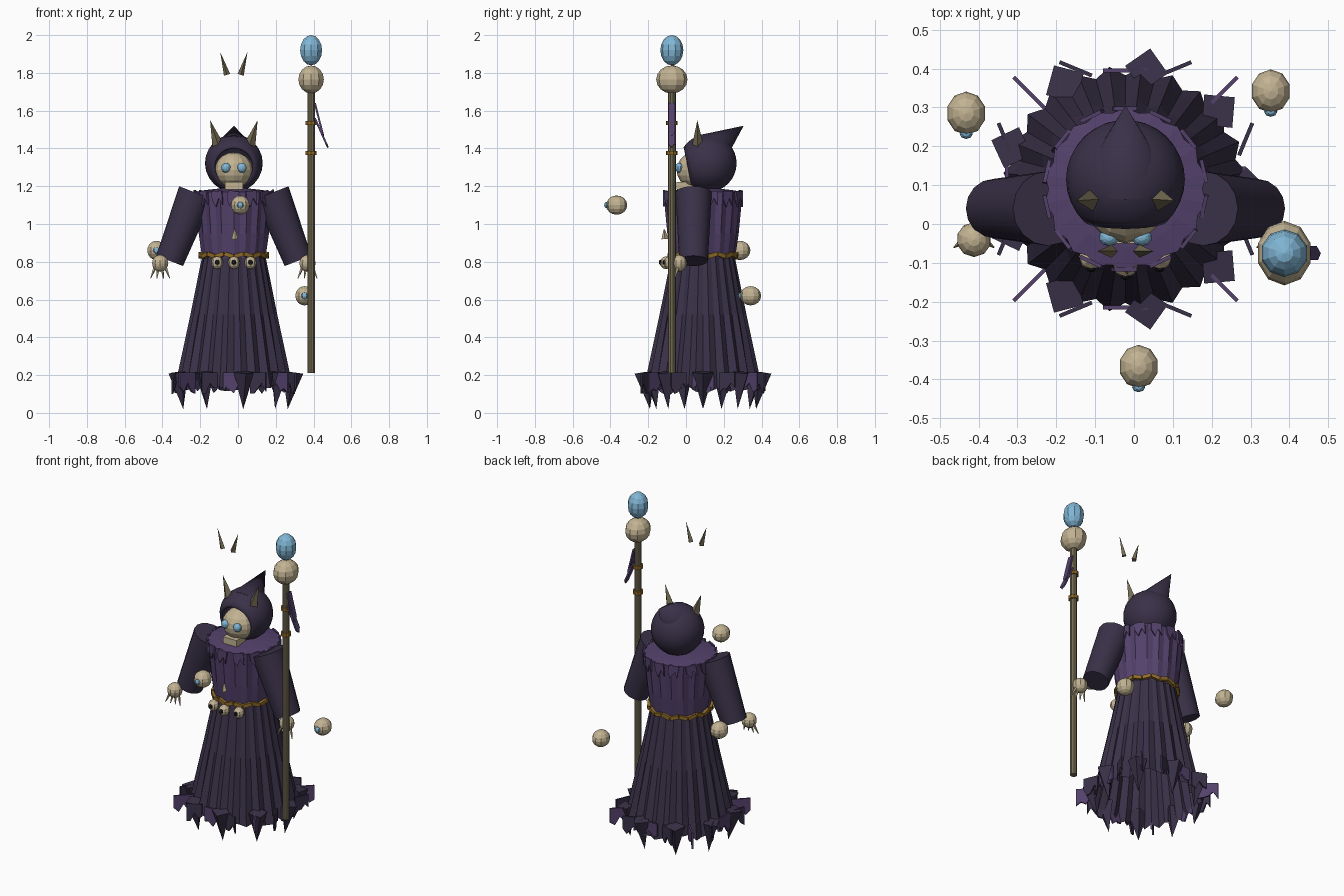
import bpy, bmesh, random
from math import sin, cos, pi, radians
from mathutils import Vector, Matrix

random.seed(4)
if bpy.data.objects.get("Cube"):
    bpy.data.objects.remove(bpy.data.objects["Cube"])

CX, CY = -0.022, 0.09  # axis of the robe


def material(name, rgb):
    m = bpy.data.materials.new(name)
    m.use_nodes = True
    m.diffuse_color = (*rgb, 1)
    m.node_tree.nodes["Principled BSDF"].inputs["Base Color"].default_value = (*rgb, 1)
    return m


DARK = material("dark_cloth", (.042, .031, .065))
PURPLE = material("purple_cloth", (.089, .054, .15))
BONE = material("bone", (.54, .45, .29))
WOOD = material("aged_wood", (.17, .144, .085))
GOLD = material("gold", (.28, .15, .022))
BLUE = material("glowing_blue", (.22, .47, .67))
BLACK = material("black", (.008, .007, .01))


def finish(bm, name, mat, smooth=False):
    bmesh.ops.recalc_face_normals(bm, faces=bm.faces)
    me = bpy.data.meshes.new(name)
    bm.to_mesh(me)
    bm.free()
    me.materials.append(mat)
    ob = bpy.data.objects.new(name, me)
    bpy.context.collection.objects.link(ob)
    if smooth:
        bpy.ops.object.select_all(action='DESELECT')
        ob.select_set(True)
        bpy.context.view_layer.objects.active = ob
        bpy.ops.object.shade_smooth_by_angle(angle=radians(35))
    return ob


def ball(name, at, size, mat, seg=10, rings=8, smooth=False):
    bm = bmesh.new()
    bmesh.ops.create_uvsphere(bm, u_segments=seg, v_segments=rings, radius=1,
                              matrix=Matrix.Translation(at) @ Matrix.Diagonal((*size, 1)))
    return finish(bm, name, mat, smooth)


def rod(name, a, b, r1, r2, mat, seg=8, smooth=False):
    """Tapered rod from a to b; r2 = 0 gives a spike."""
    a, b = Vector(a), Vector(b)
    turn = (b - a).to_track_quat('Z', 'Y').to_matrix().to_4x4()
    bm = bmesh.new()
    bmesh.ops.create_cone(bm, cap_ends=True, segments=seg, radius1=r1, radius2=r2,
                          depth=(b - a).length, matrix=Matrix.Translation((a + b) / 2) @ turn)
    return finish(bm, name, mat, smooth)


def box(name, matrix, size, mat):
    bm = bmesh.new()
    bmesh.ops.create_cube(bm, size=1, matrix=matrix @ Matrix.Diagonal((*size, 1)))
    return finish(bm, name, mat)


def rag(name, matrix, w, h, mat, drops):
    """Thin cloth plate hanging from its top edge, with a torn lower edge."""
    bm = bmesh.new()
    n = len(drops) - 1
    top = [bm.verts.new((w * (i / n - .5), 0, 0)) for i in range(n + 1)]
    low = [bm.verts.new((w * (i / n - .5), 0, -h * d)) for i, d in enumerate(drops)]
    for i in range(n):
        bm.faces.new((top[i], top[i + 1], low[i + 1], low[i]))
    bm.transform(matrix)
    ob = finish(bm, name, mat)
    mod = ob.modifiers.new("thickness", 'SOLIDIFY')
    mod.thickness, mod.offset = .01, 0
    return ob


def around(theta, r, z, facing=None):
    """Place something on the robe's circle, turned to a facing angle."""
    turn = theta + pi / 2 if facing is None else facing
    return (Matrix.Translation((CX + r * cos(theta), CY + r * sin(theta), z))
            @ Matrix.Rotation(turn, 4, 'Z'))


def pleated(name, profile, seg, mat, torn=0):
    """Revolved cloth; profile rows are radius, height and pleat depth."""
    bm = bmesh.new()
    jag = [random.uniform(0, torn) for _ in range(seg)]
    rows = []
    for k, (r, z, depth) in enumerate(profile):
        row = []
        for i in range(seg):
            t = 2 * pi * i / seg
            rr = r + depth * (1 if i % 2 else -1)
            row.append(bm.verts.new((CX + rr * cos(t), CY + rr * sin(t),
                                     z + (jag[i] if k == 0 else 0))))
        rows.append(row)
    for a, b in zip(rows, rows[1:]):
        for i in range(seg):
            j = (i + 1) % seg
            bm.faces.new((a[i], a[j], b[j], b[i]))
    return finish(bm, name, mat)


# Robe: skirt, bodice and flat collar
pleated("skirt", [(.305, .11, .012), (.285, .22, .012), (.225, .52, .007), (.165, .84, .002)],
        48, DARK, torn=.05)
pleated("bodice", [(.168, .82, .002), (.185, .95, .004), (.204, 1.17, .006),
                   (.15, 1.18, 0), (.06, 1.19, 0)], 36, PURPLE)

# Hem: downward spikes and torn rags
for k in range(9):
    t = radians(40 * k)
    top, tip = around(t, .312, .215).translation, around(t, .285, .02).translation
    rod("hem_spike", top, tip, .056, 0, DARK, seg=4)
for k in range(16):
    t = k * pi / 8
    r = .335 if k % 2 else (.35 if k % 4 else .305)
    drops = [random.uniform(.65, 1) for _ in range(5)]
    drops[random.choice((1, 2, 3))] = .5
    rag("hem_rag", around(t, r, .215, pi / 2 - t), .09 if k % 2 else .115, .115,
        DARK if k % 2 else PURPLE, drops)

# Small torn flaps around the collar
for k in range(14):
    t = 2 * pi * (k + .5) / 14
    m = around(t, .207, 1.175) @ Matrix.Rotation(random.uniform(-.3, .3), 4, 'Y')
    rag("collar_flap", m, .06, .085, PURPLE, [.55, 1, .45, .9])

# Belt of tilted links, with hanging skulls
for k in range(22):
    m = around(2 * pi * k / 22, .178, .835) @ Matrix.Rotation(.3 * (-1) ** k, 4, 'Y')
    box("belt_link", m, (.05, .018, .022), GOLD)
for dx, y in ((-.088, -.085), (0, -.105), (.088, -.085)):
    x = CX + dx
    ball("belt_skull", (x, y, .795), (.032, .034, .034), BONE, 8, 6)
    ball("belt_skull_socket", (x, y - .031, .797), (.013, .008, .013), BLACK, 8, 6)
rod("chest_pendant", (CX + .005, -.112, .92), (CX + .005, -.115, .97), .018, .004, BONE, 4)

# Hood with an opening for the face
bm = bmesh.new()
bmesh.ops.create_uvsphere(bm, u_segments=24, v_segments=16, radius=.153,
                          matrix=Matrix.Rotation(pi / 2 + .2, 4, 'X'))
look = Vector((0, -cos(.2), -sin(.2)))
gone = [f for f in bm.faces if f.calc_center_median().normalized().dot(look) > cos(radians(42))]
bmesh.ops.delete(bm, geom=gone, context='FACES')
bmesh.ops.translate(bm, verts=bm.verts, vec=(CX, .115, 1.322))
hood = finish(bm, "hood", DARK, True)
hood.modifiers.new("thickness", 'SOLIDIFY').thickness = .012
rod("hood_point", (CX, .125, 1.385), (CX, .305, 1.52), .105, 0, DARK, 16, True)

# Skull face
ball("face_skull", (CX, .05, 1.285), (.1, .1, .095), BONE, 12, 10)
box("face_jaw", Matrix.Translation((CX, -.005, 1.203)), (.095, .09, .04), BONE)

# Mirrored parts: eyes, horns, sleeves and hands
for s, side in ((1, "left"), (-1, "right")):
    def at(x, y, z):
        return (CX + s * x, y, z)

    ball(side + "_eye", at(.042, -.035, 1.298), (.026, .022, .026), BLUE, 10, 8)
    rod(side + "_hood_horn", at(.082, .063, 1.41), at(.126, .06, 1.55), .032, 0, WOOD, 4)
    rod(side + "_floating_horn", at(.036, -.07, 1.79), at(.072, -.07, 1.91), .017, 0, WOOD, 4)
    rod(side + "_sleeve", at(.2, .04, 1.165), at(.34, .04, .805), .096, .076, DARK, 16, True)
    ball(side + "_hand", at(.39, -.04, .792), (.045, .045, .045), BONE)
    for k in range(4):
        d = (k - 1.5) * .02
        rod(side + "_finger", at(.39 + d, -.045, .765), at(.39 + 1.7 * d, -.06, .712),
            .009, .002, BONE, 5)

# Floating skulls, each with one glowing eye
for x, y, z in ((-.432, .285, .86), (.352, .342, .62), (.012, -.367, 1.1)):
    ball("floating_skull", (x, y, z), (.051, .056, .051), BONE)
    ball("floating_skull_eye", (x, y - .053, z), (.017, .013, .017), BLUE, 8, 6)

# Staff with skull, orb, bands and ribbons
SX, SY = .387, -.075
rod("staff_pole", (SX, SY, .21), (SX, SY, 1.72), .021, .021, WOOD, 10, True)
ball("staff_skull", (SX, SY, 1.765), (.071, .083, .074), BONE)
ball("staff_orb", (SX, SY, 1.92), (.061, .061, .08), BLUE, 10, 8)
for z in (1.375, 1.535):
    rod("staff_band", (SX, SY, z - .011), (SX, SY, z + .011), .03, .03, GOLD, 10)
for z, length, lean in ((1.64, .18, .25), (1.56, .17, .42)):
    m = (Matrix.Translation((SX + .02, SY, z)) @ Matrix.Rotation(-lean, 4, 'Y')
         @ Matrix.Rotation(pi / 2, 4, 'Z'))
    rag("staff_ribbon", m, .036, length, PURPLE, [.9, 1, .85])
